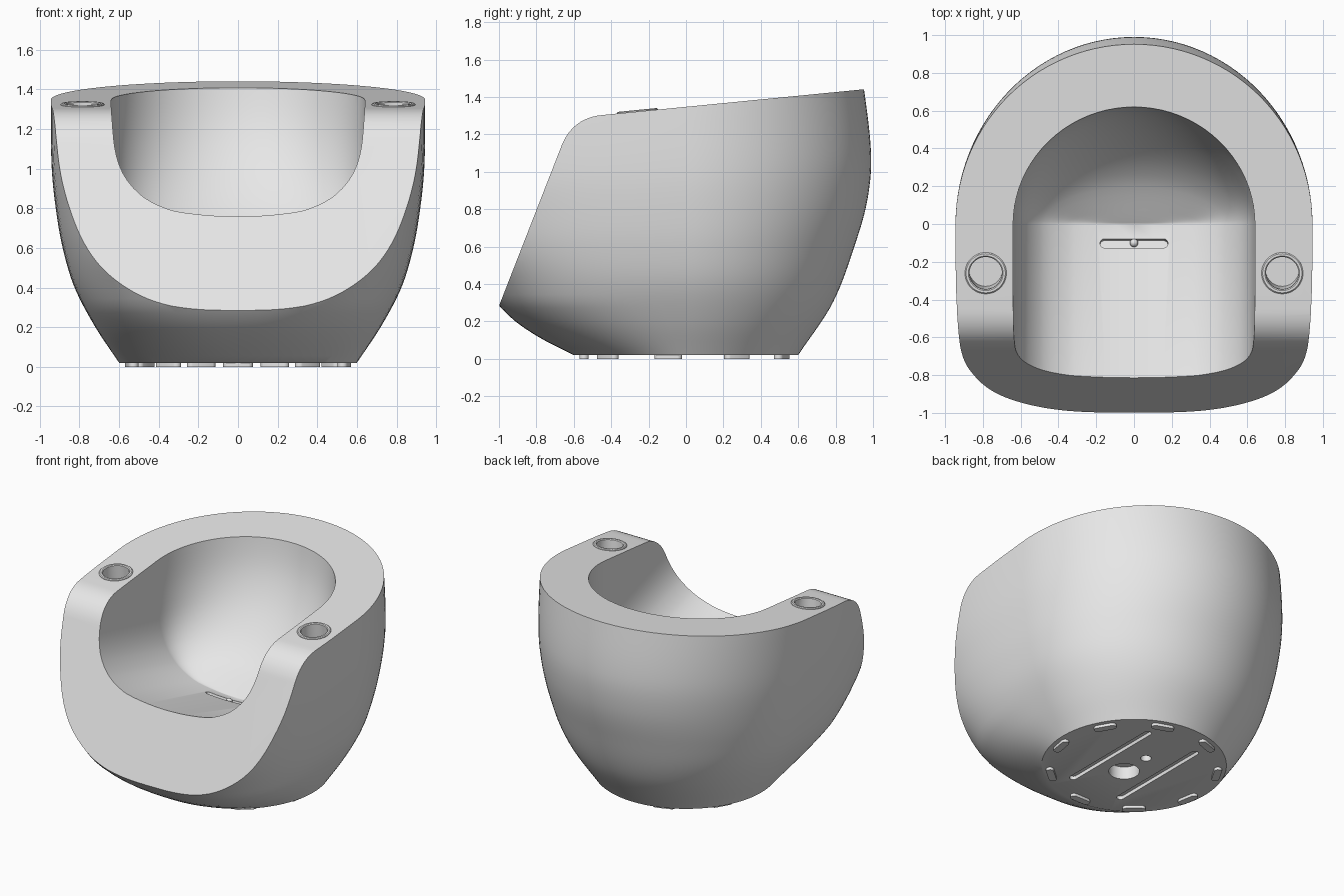
import bpy, bmesh, math
from mathutils import Vector, Matrix

if "Cube" in bpy.data.objects:
    bpy.data.objects.remove(bpy.data.objects["Cube"], do_unlink=True)

GREY = (0.8, 0.8, 0.8, 1)
mat = bpy.data.materials.new("plain grey")
mat.use_nodes = True
mat.diffuse_color = GREY
mat.node_tree.nodes["Principled BSDF"].inputs["Base Color"].default_value = GREY


def finish(name, bm):
    """Turn a bmesh into a linked object with the shared material."""
    bmesh.ops.remove_doubles(bm, verts=bm.verts, dist=1e-5)
    bmesh.ops.recalc_face_normals(bm, faces=bm.faces)
    me = bpy.data.meshes.new(name)
    bm.to_mesh(me)
    bm.free()
    ob = bpy.data.objects.new(name, me)
    bpy.context.collection.objects.link(ob)
    me.materials.append(mat)
    return ob


def smooth(ob, angle=30):
    bpy.ops.object.select_all(action='DESELECT')
    ob.select_set(True)
    bpy.context.view_layer.objects.active = ob
    bpy.ops.object.shade_smooth_by_angle(angle=math.radians(angle))


def cut(ob, cutter, op='DIFFERENCE'):
    m = ob.modifiers.new("cut", 'BOOLEAN')
    m.operation, m.object, m.solver = op, cutter, 'EXACT'
    bpy.context.view_layer.objects.active = ob
    bpy.ops.object.modifier_apply(modifier=m.name)
    bpy.data.objects.remove(cutter, do_unlink=True)


def curve(table, t):
    """Smooth interpolation through (t, value) pairs."""
    i = max(k for k in range(len(table) - 1) if table[k][0] <= t or k == 0)
    slope = lambda k: ((table[min(k + 1, len(table) - 1)][1] - table[max(k - 1, 0)][1]) /
                       (table[min(k + 1, len(table) - 1)][0] - table[max(k - 1, 0)][0]))
    (a, p), (b, q) = table[i], table[i + 1]
    h = b - a
    u = (t - a) / h
    return ((2*u**3 - 3*u*u + 1) * p + (u**3 - 2*u*u + u) * h * slope(i)
            + (3*u*u - 2*u**3) * q + (u**3 - u*u) * h * slope(i + 1))


def rows_to_faces(bm, rows, closed):
    for a, b in zip(rows, rows[1:]):
        n = len(a)
        for i in range(n if closed else n - 1):
            j = (i + 1) % n
            bm.faces.new((a[i], a[j], b[j], b[i]))


def prism(name, outline, x):
    """Side outline in y and z, extruded from -x to x."""
    bm = bmesh.new()
    ends = [[bm.verts.new((s, y, z)) for y, z in outline] for s in (-x, x)]
    rows_to_faces(bm, ends, True)
    for e in ends:
        bm.faces.new(e)
    return finish(name, bm)


def slot(name, center, length, width, depth, along_y=False, tilt=0):
    """Round-ended bar."""
    bm = bmesh.new()
    r, half = width / 2, (length - width) / 2
    ring = []
    for k in range(24):
        a = math.tau * (k + 0.5) / 24
        c = math.cos(a)
        ring.append((r * c + math.copysign(half, c), r * math.sin(a)))
    rows = [[bm.verts.new((x, y, z)) for x, y in ring] for z in (-depth / 2, depth / 2)]
    rows_to_faces(bm, rows, True)
    for e in rows:
        bm.faces.new(e)
    turn = Matrix.Rotation(math.pi / 2 if along_y else 0, 4, 'Z')
    bm.transform(Matrix.Translation(center) @ Matrix.Rotation(tilt, 4, 'X') @ turn)
    return finish(name, bm)


def cylinder(name, center, r, depth, tilt=0):
    bm = bmesh.new()
    bmesh.ops.create_cone(bm, cap_ends=True, segments=48, radius1=r, radius2=r, depth=depth)
    bm.transform(Matrix.Translation(center) @ Matrix.Rotation(tilt, 4, 'X'))
    return finish(name, bm)


# Outer shell: stacked sections, round at the back and squarer at the front
WIDTH = [(.02, .6), (.2, .72), (.4, .825), (.6, .885), (.8, .92), (1, .94), (1.3, .945), (1.6, .94)]
BACK = [(.02, .6), (.3, .785), (.63, .91), (.85, .97), (1.08, .99), (1.44, .952), (1.6, .92)]
FRONT = [(.02, .6), (.1, .76), (.19, .9), (.285, 1), (.42, 1.1), (.58, 1.22), (.8, 1.34), (1, 1.45), (1.6, 1.7)]
bm = bmesh.new()
rows = []
LEVELS, SIDES = 44, 112
for k in range(LEVELS + 1):
    z = .02 + 1.58 * k / LEVELS
    w, b, f = (curve(t, z) for t in (WIDTH, BACK, FRONT))
    n = 2 + min(1, (z - .02) / .28)
    row = []
    for i in range(SIDES):
        c, s = math.cos(math.tau * i / SIDES), math.sin(math.tau * i / SIDES)
        if s >= -1e-6:
            p = (w * c, b * s, z)
        else:
            p = (w * math.copysign(abs(c) ** (2 / n), c), -f * abs(s) ** (2 / n), z)
        row.append(bm.verts.new(p))
    rows.append(row)
rows_to_faces(bm, rows, True)
bm.faces.new(rows[0])
bm.faces.new(rows[-1])
shell = finish("chair_shell", bm)

# Trim with the side outline: sloped front, rounded arm corner, rising rim
TILT = math.atan(.0986)
rim = lambda y: 1.347 + .0986 * y
start, corner, end = Vector((-.665, 1.14)), Vector((-.605, 1.288)), Vector((-.45, rim(-.45)))
outline = [(-1.2, -.23)]
for k in range(13):
    t = k / 12
    outline.append(tuple(start * (1 - t)**2 + corner * 2 * t * (1 - t) + end * t * t))
outline += [(1.4, rim(1.4)), (1.4, -.23)]
cut(shell, prism("side_trim", outline, 1.5), 'INTERSECT')

# Seat hollow: sloping trough in front, curved backrest behind
SEAT, FALL = .53, .28
HALF = [(0, 0), (.012, .2), (.04, .35), (.13, .5), (.29, .6), (.54, .635), (.9, .64), (1.3, .64)]
DEPTH = [(0, 0), (.15, .25), (.37, .44), (.62, .565), (.88, .62), (1.3, .65)]
heights = [0, .003, .007, .012, .02, .03, .04, .06, .085, .11, .13, .16, .2, .24]
heights += [.29 + .05 * k for k in range(20)]
bm = bmesh.new()
rows = []
for h in heights:
    # the trough floor rounds off like a curve of x against height
    w = .2 * math.sqrt(h / .012) if h < .012 else curve(HALF, h)
    b, z = curve(DEPTH, h), SEAT + h
    pts = [(w, -1.6, z + 1.6 * FALL)]
    pts += [(w * math.cos(math.pi * k / 40), b * math.sin(math.pi * k / 40), z) for k in range(41)]
    pts.append((-w, -1.6, z + 1.6 * FALL))
    rows.append([bm.verts.new(p) for p in pts])
rows_to_faces(bm, rows, False)
top = rows[-1]
bm.faces.new(top[1:-1])
bm.faces.new((top[0], top[1], top[-2], top[-1]))
for a, b in zip(rows, rows[1:]):
    bm.faces.new((a[0], b[0], b[-1], a[-1]))
bmesh.ops.dissolve_degenerate(bm, dist=1e-6, edges=bm.edges)
cut(shell, finish("seat_hollow", bm))

# Drain slot in the seat, and openings under the base
floor = SEAT + .1 * FALL
cut(shell, slot("drain_cut", (0, -.105, floor), .36, .05, .05, tilt=-math.atan(FALL)))
cut(shell, cylinder("base_hole", (0, -.1, .05), .1, .12))
cut(shell, cylinder("base_small_hole", (0, .12, .05), .035, .12))
for x in (-.2, .2):
    cut(shell, slot("base_groove", (x, 0, .02), .8, .05, .05, along_y=True))

# Cup holders: a recess and a thin raised ring in each arm
for side, x in (("left", .785), ("right", -.785)):
    spot = Vector((x, -.26, rim(-.26)))
    cut(shell, cylinder("cup_cut", spot, .088, .36, TILT))
    bm = bmesh.new()
    section = [(.086, -.02), (.086, .004), (.092, .009), (.104, .009), (.11, .004), (.11, -.02)]
    rows = [[bm.verts.new((r * math.cos(math.tau * i / 48), r * math.sin(math.tau * i / 48), z))
             for i in range(48)] for r, z in section]
    rows_to_faces(bm, rows + rows[:1], True)
    bm.transform(Matrix.Translation(spot) @ Matrix.Rotation(TILT, 4, 'X'))
    smooth(finish(side + "_cup_ring", bm))
smooth(shell)

# Drain knob
bm = bmesh.new()
bmesh.ops.create_uvsphere(bm, u_segments=16, v_segments=10, radius=.022)
bm.transform(Matrix.Translation((0, -.1, floor - .01)))
smooth(finish("drain_knob", bm))

# Foot pads in a ring under the base
for k in range(9):
    a = math.radians(-90 + 40 * k)
    pad = slot("foot_pad_%d" % (k + 1), (0, 0, 0), .15, .05, .03)
    pad.location = (.545 * math.cos(a), .545 * math.sin(a), .015)
    pad.rotation_euler.z = a + math.pi / 2
    smooth(pad)
